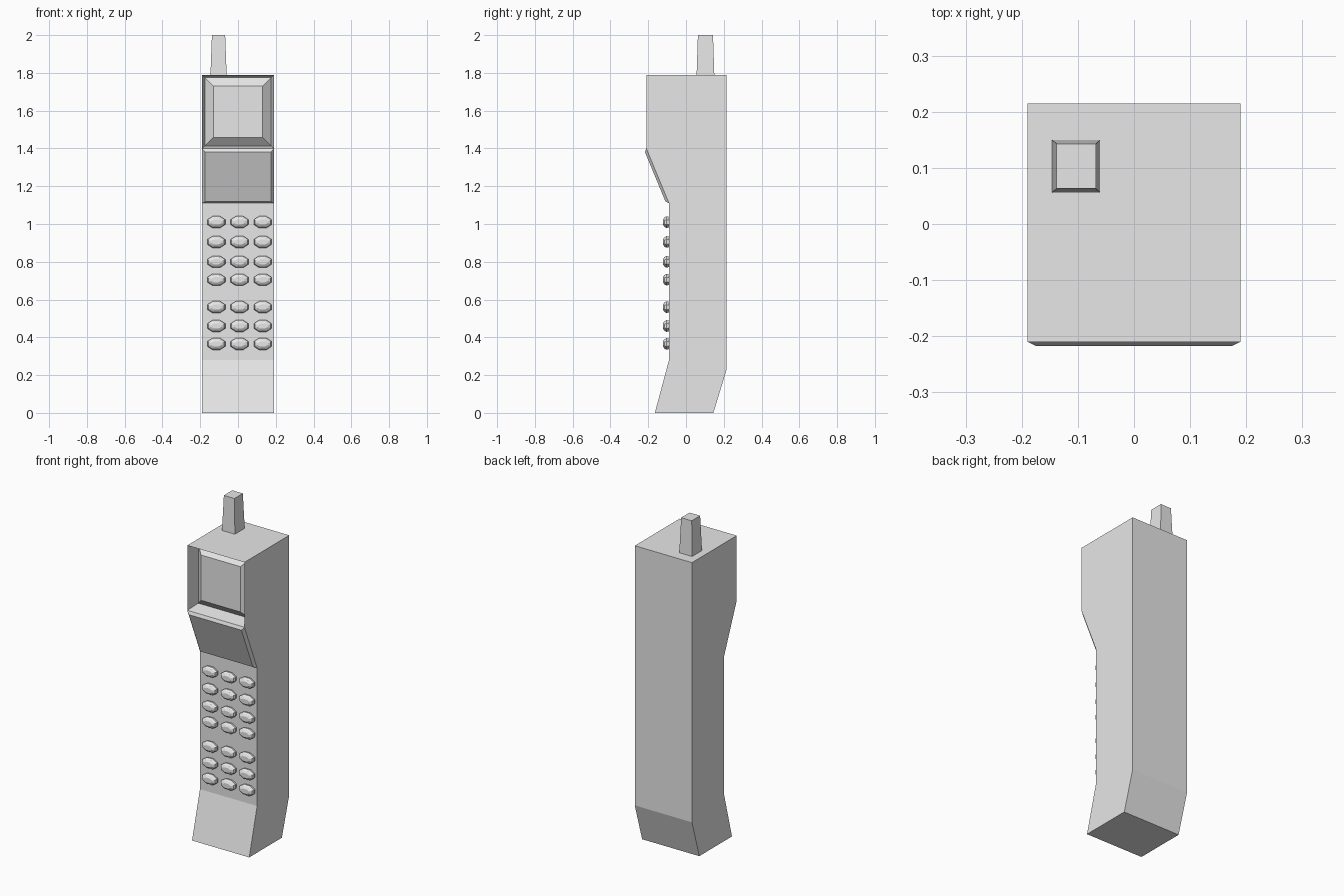
import bpy, bmesh, math
from mathutils import Vector

if "Cube" in bpy.data.objects:
    bpy.data.objects.remove(bpy.data.objects["Cube"])

grey = bpy.data.materials.new("light_grey")
grey.diffuse_color = (0.8, 0.8, 0.8, 1)
grey.use_nodes = True
grey.node_tree.nodes["Principled BSDF"].inputs["Base Color"].default_value = grey.diffuse_color


def finish(name, bm):
    mesh = bpy.data.meshes.new(name)
    bm.to_mesh(mesh)
    bm.free()
    mesh.materials.append(grey)
    obj = bpy.data.objects.new(name, mesh)
    bpy.context.collection.objects.link(obj)
    return obj


def loft(bm, rings):
    """Closed solid through rings of equal point count."""
    loops = [[bm.verts.new(p) for p in ring] for ring in rings]
    n = len(loops[0])
    for a, b in zip(loops, loops[1:]):
        for i in range(n):
            bm.faces.new((a[i], a[(i + 1) % n], b[(i + 1) % n], b[i]))
    bm.faces.new(loops[0])
    bm.faces.new(loops[-1])


def inset(bm, face, thickness, depth):
    bmesh.ops.inset_individual(bm, faces=[face], thickness=thickness,
                               depth=depth, use_even_offset=True)


# Body: side profile (y, z) swept across the width
profile = [(-0.21, 1.79), (-0.21, 1.40), (-0.09, 1.11), (-0.09, 0.28),
           (-0.165, 0), (0.145, 0), (0.215, 0.23), (0.215, 1.79)]
bm = bmesh.new()
loft(bm, [[(x, y, z) for y, z in profile] for x in (-0.19, 0.19)])
bmesh.ops.recalc_face_normals(bm, faces=bm.faces[:])


def face_near(point):
    return min(bm.faces, key=lambda f: (f.calc_center_median() - Vector(point)).length)


earpiece = face_near((0, -0.21, 1.595))
chin = face_near((0, -0.15, 1.255))
# Recessed earpiece with a raised bevelled pad inside
inset(bm, earpiece, 0.014, -0.085)
inset(bm, earpiece, 0.045, 0.04)
# Raised plate on the sloping step
inset(bm, chin, 0.015, 0.014)
finish("phone_body", bm)

# Antenna: tapered square post
bm = bmesh.new()
rings = []
for z, hx, hy in ((1.785, 0.043, 0.047), (2.0, 0.035, 0.040)):
    rings.append([(-0.103 + sx * hx, 0.103 + sy * hy, z)
                  for sx, sy in ((-1, -1), (1, -1), (1, 1), (-1, 1))])
loft(bm, rings)
bmesh.ops.recalc_face_normals(bm, faces=bm.faces[:])
finish("antenna", bm)

# Keypad: rows of domed eight-sided buttons
bm = bmesh.new()
for z in (1.01, 0.905, 0.80, 0.705, 0.56, 0.46, 0.365):
    for x in (-0.115, 0.008, 0.131):
        rings = []
        for y, hx, hz in ((-0.088, 0.045, 0.028), (-0.104, 0.049, 0.032),
                          (-0.115, 0.043, 0.025), (-0.122, 0.028, 0.014)):
            rings.append([(x + hx * math.cos(a) * 1.05, y, z + hz * math.sin(a) * 1.05)
                          for a in [math.pi / 8 + k * math.pi / 4 for k in range(8)]])
        loft(bm, rings)
bmesh.ops.recalc_face_normals(bm, faces=bm.faces[:])
finish("keypad_buttons", bm)
